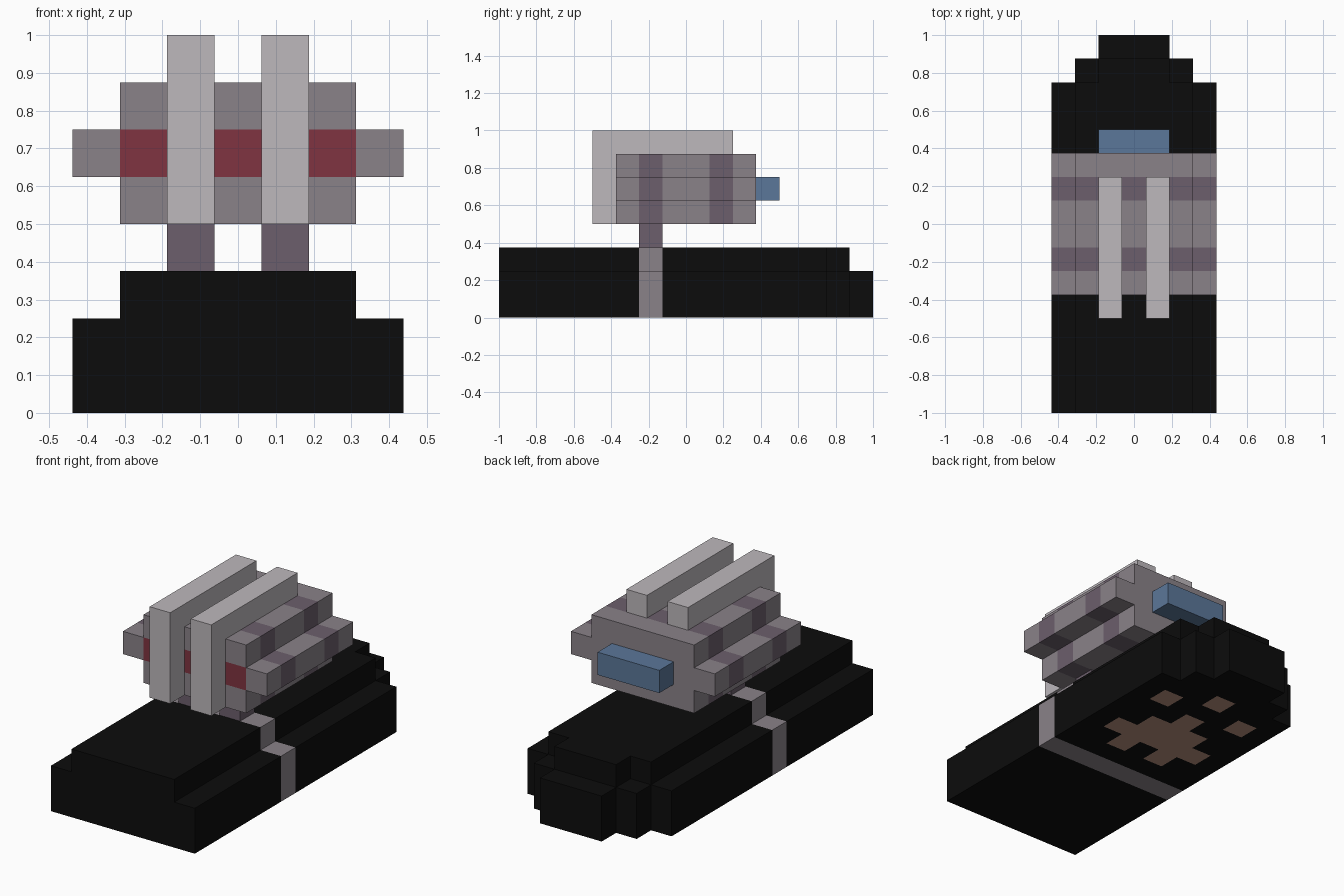
import bpy, bmesh, math

if "Cube" in bpy.data.objects:
    bpy.data.objects.remove(bpy.data.objects["Cube"], do_unlink=True)

U = 0.125  # block size; columns are centred on whole x, rows and layers start on whole y and z


def material(name, r, g, b):
    m = bpy.data.materials.new(name)
    m.use_nodes = True
    m.diffuse_color = (r, g, b, 1)
    m.node_tree.nodes["Principled BSDF"].inputs["Base Color"].default_value = (r, g, b, 1)
    return m


BLACK = material("black", 0.0037, 0.0037, 0.0037)
GREY = material("mauve grey", 0.254, 0.225, 0.25)
PURPLE = material("dusty purple", 0.15, 0.114, 0.15)
PALE = material("pale grey", 0.509, 0.479, 0.503)
RED = material("dark red", 0.216, 0.034, 0.053)
BLUE = material("steel blue", 0.105, 0.184, 0.319)
BROWN = material("warm brown", 0.48, 0.28, 0.21)

SIDES = [(a, s) for a in range(3) for s in (-1, 1)]


def blocks(name, cells, mats, paint=lambda cell, normal: 0):
    """Closed shell around a set of grid cells, coloured by cell and face direction."""
    bm = bmesh.new()
    cells = set(cells)
    verts = {}

    def vert(p):
        if p not in verts:
            verts[p] = bm.verts.new(((p[0] - 0.5) * U, p[1] * U, p[2] * U))
        return verts[p]

    for cell in sorted(cells):
        for axis, sign in SIDES:
            normal = tuple(sign if a == axis else 0 for a in range(3))
            if tuple(c + n for c, n in zip(cell, normal)) in cells:
                continue
            b, c = (axis + 1) % 3, (axis + 2) % 3
            corners = [(0, 0), (1, 0), (1, 1), (0, 1)][::sign]
            loop = []
            for db, dc in corners:
                p = list(cell)
                p[axis] += sign > 0
                p[b] += db
                p[c] += dc
                loop.append(vert(tuple(p)))
            bm.faces.new(loop).material_index = paint(cell, normal)
    # Merge flat neighbours of the same colour
    bmesh.ops.dissolve_limit(bm, angle_limit=math.radians(1), verts=bm.verts[:],
                             edges=bm.edges[:], delimit={'MATERIAL'})
    me = bpy.data.meshes.new(name)
    bm.to_mesh(me)
    bm.free()
    for m in mats:
        me.materials.append(m)
    ob = bpy.data.objects.new(name, me)
    bpy.context.collection.objects.link(ob)
    return ob


def box(x0, x1, y0, y1, z0, z1):
    """Cells from x0 to x1 inclusive, y0 to y1 and z0 to z1 exclusive."""
    return {(x, y, z) for x in range(x0, x1 + 1) for y in range(y0, y1) for z in range(z0, z1)}


# Base: stepped slab with a rounded back, a strap around it and a paw print below
def base_paint(cell, normal):
    x, y, z = cell
    if y == -2:
        return 1
    pad_half_width = {1: 2, 2: 1, 3: 0, 5: 0}.get(y, -1)
    paw = abs(x) <= pad_half_width or (y == 0 and abs(x) == 1) or (y == 4 and abs(x) == 2)
    return 2 if normal[2] < 0 and z == 0 and paw else 0


base = (box(-3, 3, -8, 6, 0, 2) | box(-2, 2, 6, 7, 0, 2) | box(-1, 1, 7, 8, 0, 2)
        | box(-2, 2, -8, 6, 2, 3) | box(-1, 1, 6, 7, 2, 3))
blocks("base", base, [BLACK, GREY, BROWN], base_paint)


# Body: wider middle layer, purple stripes around it, red panel on the front
def body_paint(cell, normal):
    x, y, z = cell
    if y in (-2, 1):
        return 1
    return 2 if normal[1] < 0 and z == 5 and abs(x) <= 2 else 0


blocks("body", box(-2, 2, -3, 3, 4, 7) | box(-3, 3, -3, 3, 5, 6), [GREY, PURPLE, RED], body_paint)

# Legs and bent bars, one of each per side
for side, x in (("left", 1), ("right", -1)):
    blocks(side + "_leg", box(x, x, -2, -1, 3, 4), [PURPLE])
    blocks(side + "_bar", box(x, x, -4, -3, 4, 8) | box(x, x, -4, 2, 7, 8), [PALE])

# Block on the back of the body
blocks("back_block", box(-1, 1, 3, 4, 5, 6), [BLUE])
